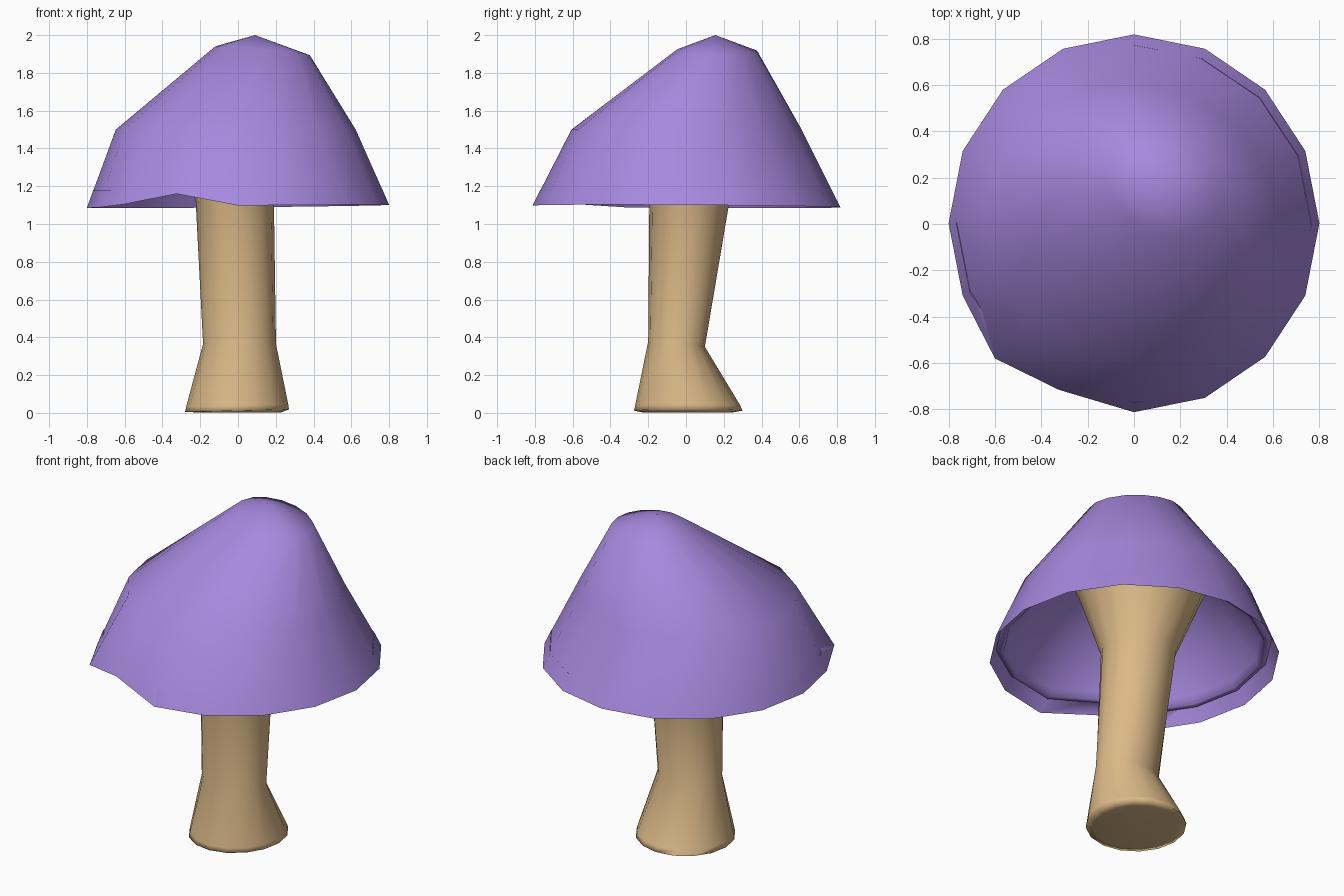
import bpy, bmesh, math

cube = bpy.data.objects.get("Cube")
if cube:
    bpy.data.objects.remove(cube, do_unlink=True)


def material(name, rgb):
    mat = bpy.data.materials.new(name)
    mat.use_nodes = True
    mat.diffuse_color = (*rgb, 1)
    mat.node_tree.nodes["Principled BSDF"].inputs["Base Color"].default_value = (*rgb, 1)
    return mat


def ring(bm, sides, cx, cy, rx, ry, z, tilt_x=0, tilt_y=0, skew=0):
    """Tilted, optionally skewed elliptical ring of vertices, starting at +x."""
    verts = []
    for i in range(sides):
        a = math.tau * i / sides
        dx, dy = rx * math.cos(a), ry * math.sin(a + skew)
        verts.append(bm.verts.new((cx + dx, cy + dy, z + tilt_x * dx + tilt_y * dy)))
    return verts


def bridge(bm, lower, upper):
    n = len(lower)
    for i in range(n):
        j = (i + 1) % n
        bm.faces.new((lower[i], lower[j], upper[j], upper[i]))


def fan(bm, loop, point):
    tip = bm.verts.new(point)
    for i, v in enumerate(loop):
        bm.faces.new((v, loop[(i + 1) % len(loop)], tip))


def finish(bm, name, mat):
    """Smooth shading with a hard edge only at the thin rim."""
    bmesh.ops.recalc_face_normals(bm, faces=bm.faces)
    for f in bm.faces:
        f.smooth = True
    for e in bm.edges:
        e.smooth = e.calc_face_angle(0) < math.radians(100)
    mesh = bpy.data.meshes.new(name)
    bm.to_mesh(mesh)
    bm.free()
    mesh.materials.append(mat)
    obj = bpy.data.objects.new(name, mesh)
    bpy.context.collection.objects.link(obj)
    return obj


purple = material("cap purple", (0.386, 0.25, 0.735))
tan = material("stem tan", (0.72, 0.49, 0.25))

# Cap: hollow shell, from the inner ceiling down over a ledge and the thin rim, up to the leaning peak
SIDES = 16
bm = bmesh.new()
cap_rings = [
    ring(bm, SIDES, 0, 0.02, 0.35, 0.35, 1.62),
    ring(bm, SIDES, 0, 0, 0.56, 0.56, 1.42),
    ring(bm, SIDES, 0, 0, 0.71, 0.71, 1.21),
    ring(bm, SIDES, 0, 0, 0.725, 0.725, 1.165),
    ring(bm, SIDES, 0, 0, 0.75, 0.75, 1.16),
    ring(bm, SIDES, 0, 0, 0.766, 0.772, 1.18),
    ring(bm, SIDES, 0, 0.003, 0.8, 0.815, 1.093, 0.01, -0.006),
    ring(bm, SIDES, -0.012, 0.003, 0.635, 0.61, 1.5, 0, 0, -0.05),
    ring(bm, SIDES, 0.13, 0.165, 0.25, 0.215, 1.917, -0.1, -0.04, -0.2),
]
# Small dent in the outer rim on the front, with a pulled-out corner beside it
rim = cap_rings[6]
rim[10].co = (-0.6, -0.58, 1.105)
rim[11].co = (-0.325, -0.715, 1.16)
for inner in cap_rings[2:6]:
    inner[11].co.x *= 0.96
    inner[11].co.y *= 0.96
    inner[11].co.z += 0.04
for a, b in zip(cap_rings, cap_rings[1:]):
    bridge(bm, a, b)
fan(bm, cap_rings[0], (0.05, 0.08, 1.75))
fan(bm, cap_rings[-1], (0.09, 0.155, 2.0))
finish(bm, "mushroom_cap", purple)

# Stem: wide foot, narrow waist, leaning back and flaring under the cap
bm = bmesh.new()
stem_rings = [
    ring(bm, SIDES, 0, 0.01, 0.23, 0.24, 0.003),
    ring(bm, SIDES, -0.005, 0.012, 0.275, 0.287, 0.012, 0.025),
    ring(bm, SIDES, -0.004, 0.009, 0.27, 0.278, 0.04, 0.02),
    ring(bm, SIDES, 0.008, -0.05, 0.193, 0.15, 0.365, 0, -0.1),
    ring(bm, SIDES, -0.017, 0.018, 0.207, 0.212, 1.12),
    ring(bm, SIDES, -0.025, 0.03, 0.35, 0.35, 1.5),
    ring(bm, SIDES, -0.02, 0.03, 0.4, 0.4, 1.6),
]
for a, b in zip(stem_rings, stem_rings[1:]):
    bridge(bm, a, b)
fan(bm, stem_rings[0], (0, 0.01, 0.01))
fan(bm, stem_rings[-1], (0, 0.06, 1.65))
finish(bm, "mushroom_stem", tan)
